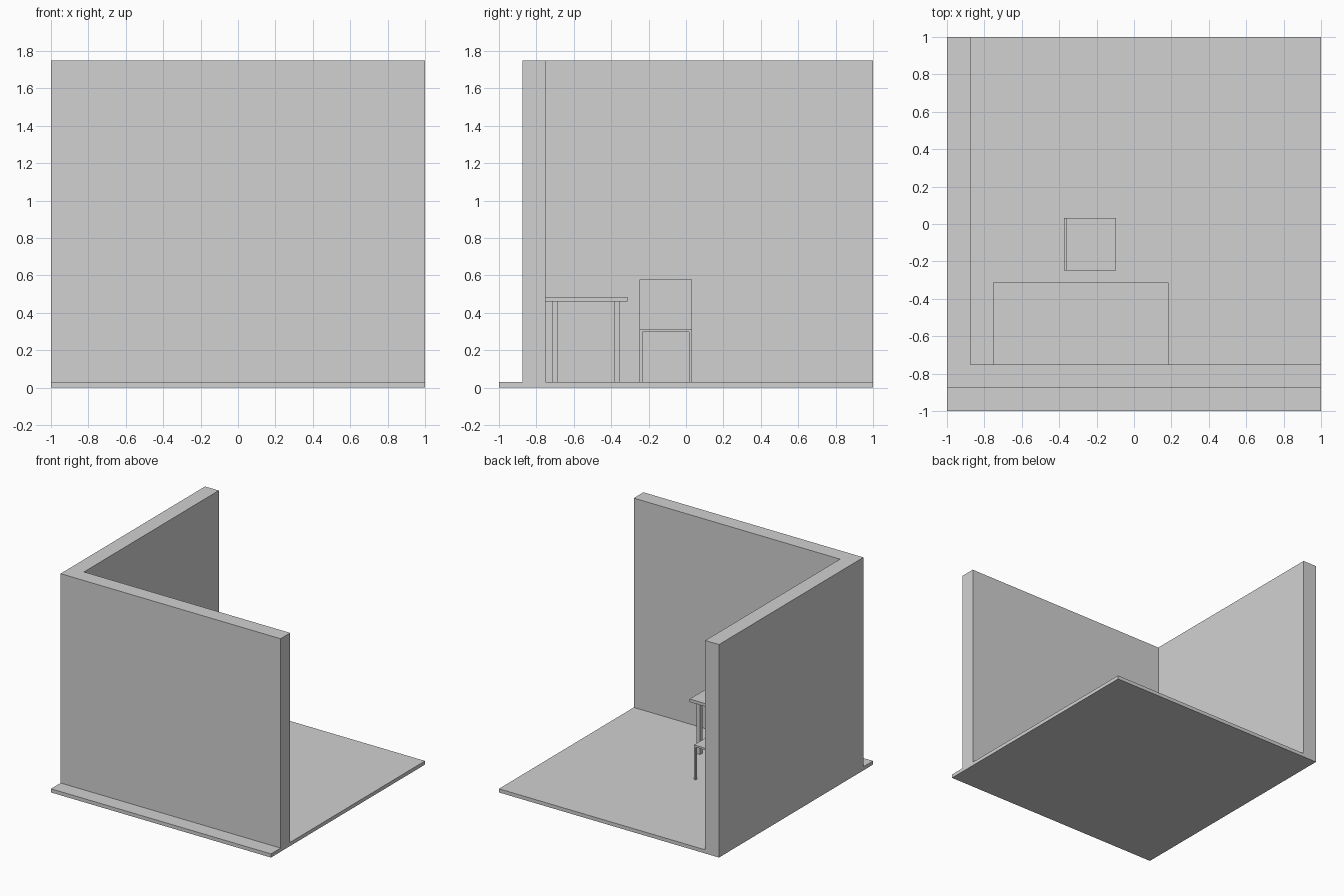
import bpy
import bmesh

if "Cube" in bpy.data.objects:
    bpy.data.objects.remove(bpy.data.objects["Cube"])

# Single plain grey for everything
grey = bpy.data.materials.new("plain_grey")
grey.diffuse_color = (0.64, 0.64, 0.64, 1.0)
grey.use_nodes = True
grey.node_tree.nodes["Principled BSDF"].inputs["Base Color"].default_value = grey.diffuse_color


def box(bm, x0, x1, y0, y1, z0, z1):
    """Add an axis-aligned box given its extents."""
    verts = bmesh.ops.create_cube(bm, size=1.0)["verts"]
    for v in verts:
        v.co.x = x1 if v.co.x > 0 else x0
        v.co.y = y1 if v.co.y > 0 else y0
        v.co.z = z1 if v.co.z > 0 else z0


def part(name, *boxes):
    """Make one flat-shaded object out of one or more boxes."""
    mesh = bpy.data.meshes.new(name)
    bm = bmesh.new()
    for b in boxes:
        box(bm, *b)
    bm.to_mesh(mesh)
    bm.free()
    mesh.materials.append(grey)
    obj = bpy.data.objects.new(name, mesh)
    bpy.context.collection.objects.link(obj)
    return obj


def legs(name, x0, x1, y0, y1, z0, z1, t):
    """Four square legs of thickness t in the corners of a rectangle."""
    for side, xa in (("left", x0), ("right", x1 - t)):
        for end, ya in (("front", y0), ("back", y1 - t)):
            part(f"{name}_{end}_{side}_leg", (xa, xa + t, ya, ya + t, z0, z1))


FLOOR = 0.03
TOP = 1.75

# Room: floor slab and an L of two walls
part("floor", (-1, 1, -1, 1, 0, FLOOR))
part("front_wall", (-0.875, 1, -0.875, -0.75, FLOOR, TOP))
part("left_wall", (-1, -0.875, -0.75, 1, FLOOR, TOP))
part("wall_corner", (-1, -0.875, -0.875, -0.75, FLOOR, TOP))

# Desk against the front wall
part("desk_top", (-0.753, 0.185, -0.75, -0.312, 0.46, 0.485))
legs("desk", -0.72, 0.15, -0.717, -0.352, FLOOR, 0.46, 0.031)

# Chair with a solid back on its left side
part("chair_seat", (-0.375, -0.095, -0.248, 0.032, 0.298, 0.314))
legs("chair", -0.375, -0.095, -0.248, 0.032, FLOOR, 0.298, 0.016)
part("chair_back", (-0.375, -0.359, -0.248, 0.032, 0.314, 0.578))
